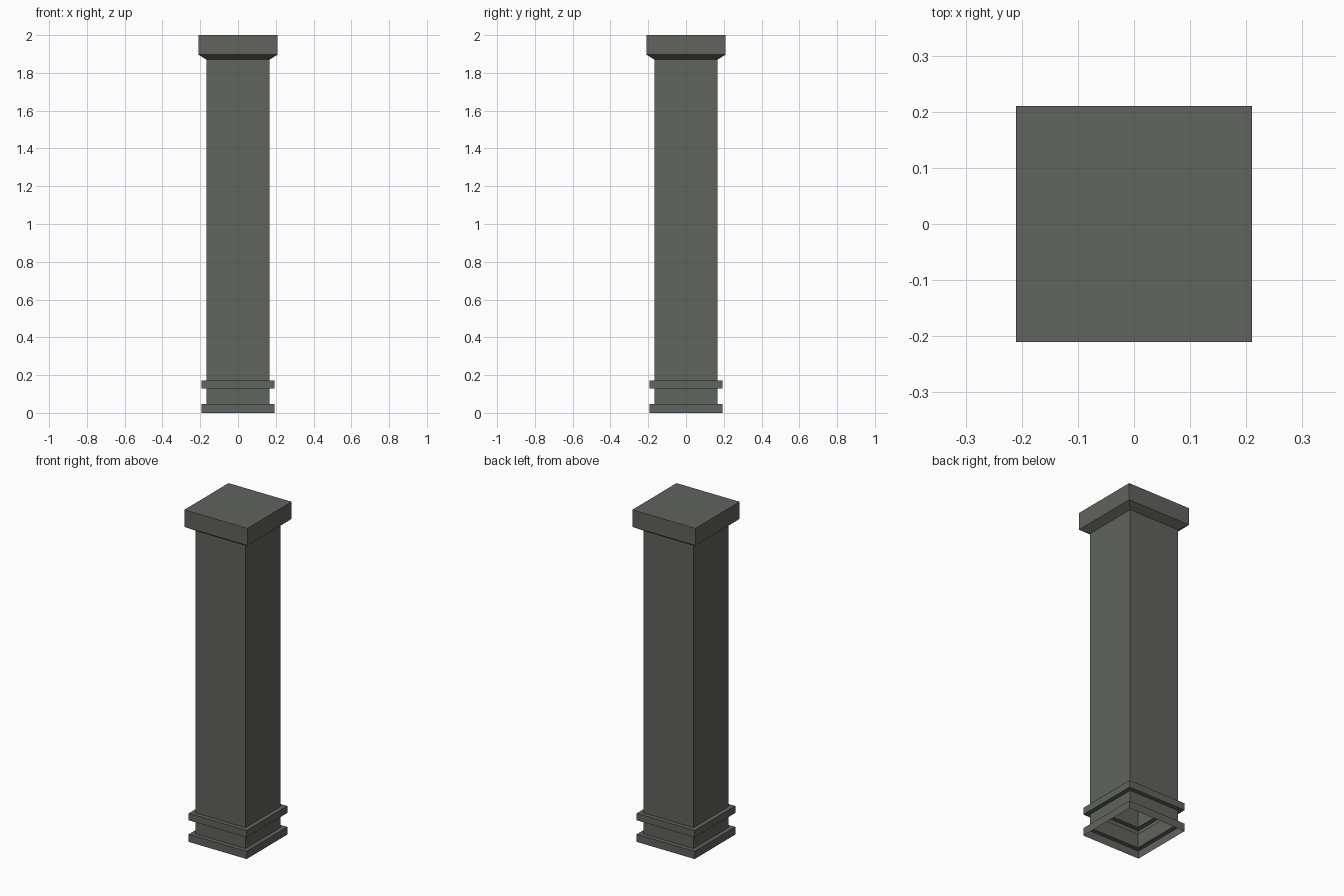
import bpy, bmesh

if "Cube" in bpy.data.objects:
    bpy.data.objects.remove(bpy.data.objects["Cube"])

stone = bpy.data.materials.new("dark grey stone")
stone.diffuse_color = (0.119, 0.125, 0.114, 1.0)
stone.use_nodes = True
stone.node_tree.nodes["Principled BSDF"].inputs["Base Color"].default_value = stone.diffuse_color


def square_shell(name, profile, cap_top=False):
    """Sweep a (half width, height) profile around a square, open underneath."""
    bm = bmesh.new()
    corners = [(-1, -1), (1, -1), (1, 1), (-1, 1)]
    rings = [[bm.verts.new((x * r, y * r, z)) for x, y in corners]
             for r, z in profile]
    for low, high in zip(rings, rings[1:]):
        for i in range(4):
            j = (i + 1) % 4
            bm.faces.new((low[i], low[j], high[j], high[i]))
    if cap_top:
        bm.faces.new(rings[-1])
    mesh = bpy.data.meshes.new(name)
    bm.to_mesh(mesh)
    bm.free()
    mesh.materials.append(stone)
    obj = bpy.data.objects.new(name, mesh)
    bpy.context.collection.objects.link(obj)
    return obj


SHAFT, BAND, CAP = 0.167, 0.193, 0.21

# Hollow base with two projecting bands
square_shell("base", [(BAND, 0), (BAND, 0.046), (SHAFT, 0.046), (SHAFT, 0.13),
                      (BAND, 0.13), (BAND, 0.172), (SHAFT, 0.172)])

# Plain shaft
square_shell("shaft", [(SHAFT, 0.172), (SHAFT, 1.87)])

# Capital: flared underside, block and flat top
square_shell("capital", [(SHAFT, 1.87), (CAP, 1.897), (CAP, 2.0)], cap_top=True)
